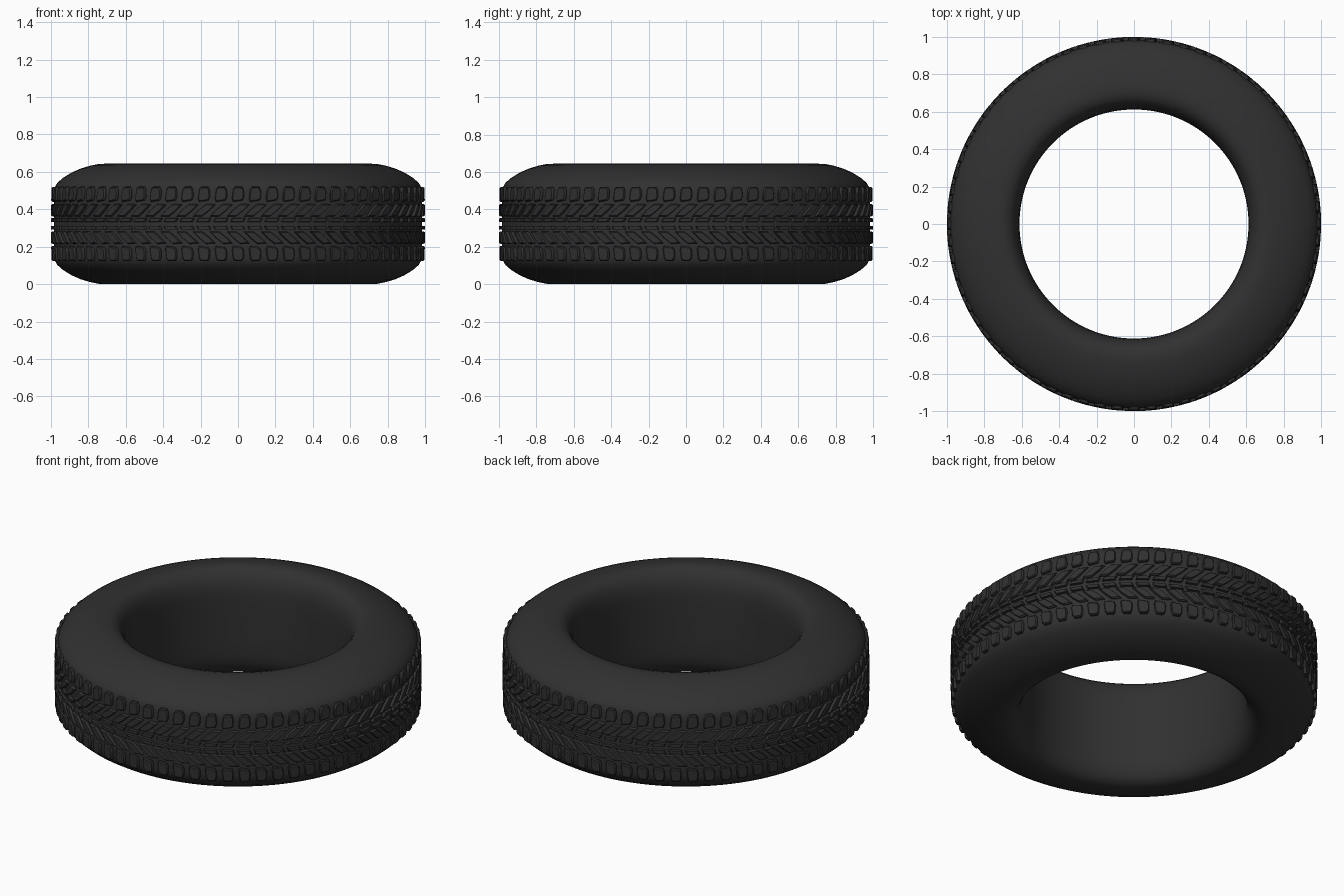
import bpy, bmesh
from math import sin, cos, pi, radians

if "Cube" in bpy.data.objects:
    bpy.data.objects.remove(bpy.data.objects["Cube"])

MID = 0.322          # half height of the tyre
COUNT = 68           # tread blocks per row
PITCH = 2 * pi / COUNT

rubber = bpy.data.materials.new("black_rubber")
rubber.diffuse_color = (0.03, 0.03, 0.03, 1)
rubber.use_nodes = True
rubber.node_tree.nodes["Principled BSDF"].inputs["Base Color"].default_value = rubber.diffuse_color


def make_object(name, bm, angle):
    bmesh.ops.recalc_face_normals(bm, faces=bm.faces)
    mesh = bpy.data.meshes.new(name)
    bm.to_mesh(mesh)
    bm.free()
    obj = bpy.data.objects.new(name, mesh)
    bpy.context.collection.objects.link(obj)
    mesh.materials.append(rubber)
    bpy.ops.object.select_all(action='DESELECT')
    obj.select_set(True)
    bpy.context.view_layer.objects.active = obj
    bpy.ops.object.shade_smooth_by_angle(angle=radians(angle))
    return obj


# Tyre body: half profile (radius, height above middle), mirrored and spun
half = [(0.612, 0.0), (0.612, 0.10), (0.613, 0.18), (0.618, 0.225),
        (0.630, 0.262), (0.648, 0.292), (0.672, 0.312), (0.705, 0.322),
        (0.745, 0.320), (0.79, 0.311), (0.84, 0.296), (0.89, 0.274),
        (0.935, 0.246), (0.965, 0.220), (0.979, 0.196), (0.983, 0.170),
        (0.984, 0.10), (0.984, 0.0)]
profile = half + [(r, -h) for r, h in reversed(half[1:-1])]
SEG = 128
bm = bmesh.new()
rings = [[bm.verts.new((r * cos(2 * pi * i / SEG), r * sin(2 * pi * i / SEG), MID + h))
          for r, h in profile] for i in range(SEG)]
n = len(profile)
for i in range(SEG):
    a, b = rings[i], rings[(i + 1) % SEG]
    for j in range(n):
        k = (j + 1) % n
        bm.faces.new((a[j], b[j], b[k], a[k]))
make_object("tyre_body", bm, 50)


def add_block(bm, outline, angle, side):
    """Raised bevelled block; outline is (arc length, height above middle)."""
    cu = sum(p[0] for p in outline) / len(outline)
    cz = sum(p[1] for p in outline) / len(outline)
    levels = []
    for radius, scale in ((0.975, 1.0), (0.994, 0.97), (1.0, 0.84)):
        ring = []
        for u, z in outline:
            a = angle + cu + (u - cu) * scale
            h = cz + (z - cz) * scale
            r = radius - 0.10 * h * h
            ring.append(bm.verts.new((r * cos(a), r * sin(a), MID + side * h)))
        levels.append(ring)
    m = len(outline)
    for low, high in zip(levels, levels[1:]):
        for j in range(m):
            k = (j + 1) % m
            bm.faces.new((low[j], low[k], high[k], high[j]))
    bm.faces.new(levels[-1])


# Tread block outlines: rounded shoulder lug, slanted bar, narrow centre bar
P = PITCH
rows = {
    "shoulder_blocks": [(-0.30 * P, 0.117), (0.27 * P, 0.125), (0.36 * P, 0.145),
                        (0.34 * P, 0.182), (0.24 * P, 0.199), (-0.18 * P, 0.199),
                        (-0.29 * P, 0.185), (-0.36 * P, 0.135)],
    "slanted_blocks": [(-0.66 * P, 0.040), (-0.12 * P, 0.040), (0.30 * P, 0.070),
                       (0.70 * P, 0.105), (0.14 * P, 0.107), (-0.30 * P, 0.075)],
    "centre_blocks": [(-0.46 * P, 0.010), (0.32 * P, 0.010), (0.44 * P, 0.031),
                      (-0.34 * P, 0.031)],
}
for name, outline in rows.items():
    for side, label in ((1, "upper"), (-1, "lower")):
        bm = bmesh.new()
        for i in range(COUNT):
            add_block(bm, outline, i * PITCH, side)
        make_object(label + "_" + name, bm, 30)
